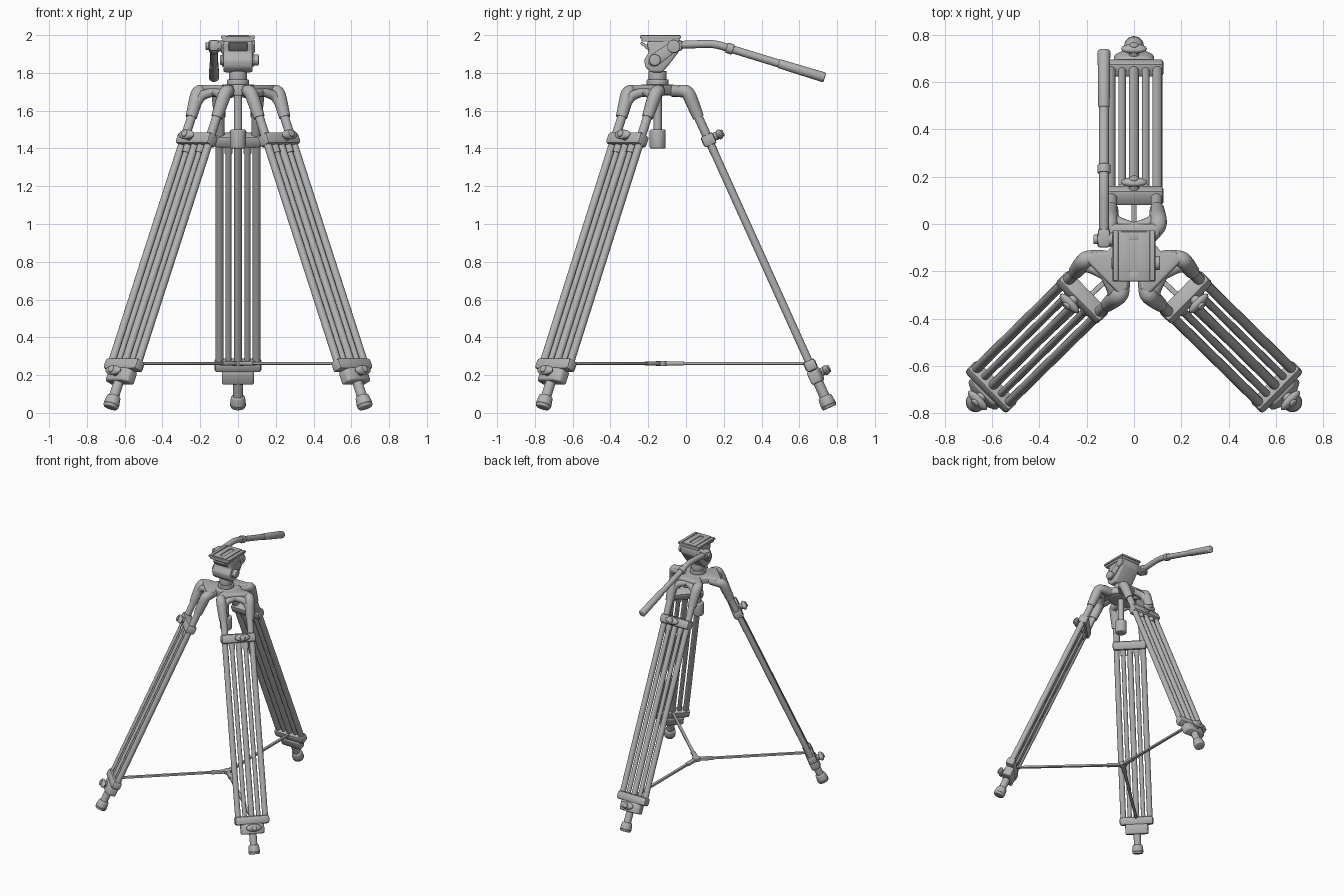
import bpy, bmesh, math
from mathutils import Matrix, Vector

if "Cube" in bpy.data.objects:
    bpy.data.objects.remove(bpy.data.objects["Cube"])

grey = bpy.data.materials.new("satin_grey")
grey.diffuse_color = (0.45, 0.45, 0.45, 1)
grey.use_nodes = True
grey.node_tree.nodes["Principled BSDF"].inputs["Base Color"].default_value = grey.diffuse_color
I = Matrix.Identity(4)


def finish(name, bm, M=I):
    bmesh.ops.recalc_face_normals(bm, faces=bm.faces)
    me = bpy.data.meshes.new(name)
    bm.to_mesh(me)
    bm.free()
    me.transform(M)
    me.materials.append(grey)
    me.shade_smooth()
    me.set_sharp_from_angle(angle=math.radians(35))
    ob = bpy.data.objects.new(name, me)
    bpy.context.collection.objects.link(ob)
    return ob


def bevel(bm, w, seg=2, angle=30):
    es = [e for e in bm.edges if e.calc_face_angle(0) > math.radians(angle)]
    bmesh.ops.bevel(bm, geom=es, offset=w, segments=seg, affect='EDGES', profile=0.5, clamp_overlap=True)


def box(name, c, size, M=I, b=0.008):
    bm = bmesh.new()
    bmesh.ops.create_cube(bm, size=1, matrix=Matrix.Translation(c) @ Matrix.Diagonal((*size, 1)))
    if b:
        bevel(bm, b)
    return finish(name, bm, M)


def rod(name, p0, p1, r, M=I, r2=None, b=0, n=20):
    """Cylinder or cone between two points."""
    p0, p1 = Vector(p0), Vector(p1)
    d = p1 - p0
    bm = bmesh.new()
    T = Matrix.Translation((p0 + p1) / 2) @ d.to_track_quat('Z', 'Y').to_matrix().to_4x4()
    bmesh.ops.create_cone(bm, cap_ends=True, segments=n, radius1=r, radius2=r if r2 is None else r2,
                          depth=d.length, matrix=T)
    if b:
        bevel(bm, b, 3, 50)
    return finish(name, bm, M)


def prism(name, pts, lo, hi, axis, M=I, b=0.01):
    """Outline pulled along one axis: 'z' outlines are (x, y), 'x' outlines are (y, z)."""
    bm = bmesh.new()
    mk = (lambda p, h: (p[0], p[1], h)) if axis == 'z' else (lambda p, h: (h, p[0], p[1]))
    f = bm.faces.new([bm.verts.new(mk(p, lo)) for p in pts])
    ext = bmesh.ops.extrude_face_region(bm, geom=[f])['geom']
    off = Vector((0, 0, hi - lo)) if axis == 'z' else Vector((hi - lo, 0, 0))
    bmesh.ops.translate(bm, verts=[v for v in ext if isinstance(v, bmesh.types.BMVert)], vec=off)
    bmesh.ops.recalc_face_normals(bm, faces=bm.faces)
    bevel(bm, b, 3)
    return finish(name, bm, M)


def tube(name, pts, M=I):
    """Smooth pipe through (x, y, z, radius) points."""
    cu = bpy.data.curves.new(name, 'CURVE')
    cu.dimensions = '3D'
    cu.bevel_depth = 1
    cu.bevel_resolution = 4
    cu.use_fill_caps = True
    sp = cu.splines.new('NURBS')
    sp.points.add(len(pts) - 1)
    for p, q in zip(sp.points, pts):
        p.co = (*q[:3], 1)
        p.radius = q[3]
    sp.order_u = 3
    sp.use_endpoint_u = True
    sp.resolution_u = 6
    tmp = bpy.data.objects.new(name + "_path", cu)
    bpy.context.collection.objects.link(tmp)
    bm = bmesh.new()
    me = bpy.data.meshes.new_from_object(tmp.evaluated_get(bpy.context.evaluated_depsgraph_get()))
    bm.from_mesh(me)
    bpy.data.objects.remove(tmp)
    return finish(name, bm, M)


def knob(name, v, n, s, M):
    """Locking screw with a wing grip."""
    rod(name + "_stem", (v, n - 0.05, s), (v, n, s), 0.022, M)
    bm = bmesh.new()
    bmesh.ops.create_uvsphere(bm, u_segments=20, v_segments=12, radius=1,
                              matrix=Matrix.Translation((v, n, s)) @ Matrix.Diagonal((0.055, 0.019, 0.027, 1)))
    finish(name + "_wing", bm, M)
    rod(name + "_cap", (v, n, s), (v, n + 0.024, s), 0.019, M, b=0.005)


TH = math.atan(0.452)
CY = -0.15

# Three legs: heading, centre of the leg's own frame, side the knob sits on
legs = [("rear", 90, (0, -0.14), 0), ("right", -44.5, (0.033, -0.128), 1), ("left", 224.5, (-0.033, -0.128), -1)]
for side, deg, base, sgn in legs:
    a = math.radians(deg)
    e = Vector((math.cos(a), math.sin(a), 0))
    v = Vector((-e.y, e.x, 0))
    up = Vector((0, 0, 1))
    n = e * math.cos(TH) + up * math.sin(TH)
    d = e * math.sin(TH) - up * math.cos(TH)
    org = Vector((*base, 0)) + e * 0.26 + up * 1.445
    L = Matrix((v, n, d)).transposed().to_4x4()       # leaning frame: width, outward, down the leg
    L.translation = org
    H = Matrix((e, v, up)).transposed().to_4x4()      # upright frame: outward, width, height
    H.translation = (*base, 0)
    nm = side + "_leg_"

    # Shoulder yoke with two arms
    prism(nm + "shoulder", [(-0.01, -0.07), (0.055, -0.065), (0.095, -0.11), (0.14, -0.1), (0.14, 0.1),
                            (0.095, 0.11), (0.055, 0.065), (-0.01, 0.07)], 1.685, 1.737, 'z', H, 0.012)
    for k, sg in (("a", 1), ("b", -1)):
        tube(nm + "arm_" + k, [(0.07, sg * 0.05, 1.702, 0.03), (0.12, sg * 0.10, 1.705, 0.033),
                               (0.15, sg * 0.105, 1.70, 0.036), (0.175, sg * 0.1, 1.64, 0.036),
                               (0.206, sg * 0.097, 1.565, 0.03)], H)
        # web that rounds the arch under the shoulder
        tube(nm + "arch_" + k, [(0.125, 0, 1.70, 0.022), (0.14, sg * 0.06, 1.69, 0.026),
                                (0.16, sg * 0.09, 1.66, 0.026), (0.185, sg * 0.095, 1.61, 0.024)], H)
        rod(nm + "upper_rod_" + k, (sg * 0.095, 0, -0.15), (sg * 0.095, 0, 0), 0.024, L)
        rod(nm + "rod_end_" + k, (sg * 0.05, 0, 0), (sg * 0.05, 0, 0.075), 0.022, L)

    # Upper clamp with knob
    box(nm + "upper_clamp", (0, 0, 0), (0.25, 0.072, 0.066), L, 0.016)
    knob(nm + "upper_knob", sgn * 0.02, 0.064, -0.003, L)
    # Five long bars
    for i, (x, r) in enumerate([(-0.099, 0.021), (-0.05, 0.016), (0, 0.021), (0.05, 0.016), (0.099, 0.021)]):
        rod(nm + "bar_%d" % i, (x, 0, 0), (x, 0, 1.31), r, L, n=16)
    # Lower clamps, knob, and foot
    box(nm + "lower_clamp", (0, 0, 1.31), (0.25, 0.066, 0.062), L, 0.016)
    prism(nm + "foot_clamp", [(-0.085, -0.036), (0.085, -0.036), (0.085, 0.02), (0.05, 0.038), (-0.05, 0.038),
                              (-0.085, 0.02)], 1.335, 1.41, 'z', L, 0.012)
    knob(nm + "lower_knob", 0, 0.064, 1.366, L)
    rod(nm + "foot_rod", (0, 0, 1.38), (0, 0, 1.52), 0.027, L)
    rod(nm + "foot", (0, 0, 1.488), (0, 0, 1.54), 0.036, L, 0.043, 0.008, 28)
    rod(nm + "foot_sole", (0, 0, 1.538), (0, 0, 1.556), 0.043, L, 0.037, 0.005, 28)

    # Ground spreader arm
    hub = Vector((0, -0.13, 0.262))
    end = org + d * 1.29
    g = end - hub
    g.z = 0
    S = Matrix.Translation(hub) @ Matrix.Rotation(math.atan2(g.y, g.x), 4, 'Z')
    box(side + "_spreader_bar", (g.length / 2, 0, 0), (g.length, 0.022, 0.016), S, 0.004)
    box(side + "_spreader_sleeve", (0.06, 0, 0), (0.12, 0.034, 0.022), S, 0.006)

rod("spreader_hub", (0, -0.13, 0.248), (0, -0.13, 0.276), 0.03, b=0.004)

# Hub, neck and hanging handle
rod("centre_hub", (0, CY, 1.68), (0, CY, 1.738), 0.09, b=0.008, n=32)
rod("neck_ring", (0, CY, 1.735), (0, CY, 1.765), 0.058, b=0.005, n=32)
rod("neck", (0, CY, 1.76), (0, CY, 1.81), 0.048, b=0.004, n=32)
rod("column", (0, CY, 1.48), (0, CY, 1.70), 0.022)
rod("column_grip", (0, CY, 1.40), (0, CY, 1.50), 0.042, b=0.008, n=28)

# Head body, drawn in side outline
prism("head_body", [(-0.21, 1.965), (-0.195, 1.91), (-0.222, 1.87), (-0.215, 1.83), (-0.185, 1.803), (-0.125, 1.803),
                    (-0.085, 1.85), (-0.035, 1.915), (-0.035, 1.965), (-0.06, 1.98)], -0.078, 0.078, 'x', I, 0.012)
prism("front_latch", [(-0.245, 1.957), (-0.235, 1.965), (-0.19, 1.94), (-0.19, 1.91)], -0.05, 0.05, 'x', I, 0.004)
for sg, k in ((1, "right"), (-1, "left")):
    rod(k + "_tilt_disc", (sg * 0.07, -0.065, 1.94), (sg * 0.09, -0.065, 1.94), 0.034, b=0.005, n=28)
    # slanted side plate
    prism(k + "_side_plate", [(-0.2, 1.85), (-0.175, 1.832), (-0.15, 1.84), (-0.06, 1.91), (-0.05, 1.955),
                              (-0.085, 1.96), (-0.19, 1.89)], sg * 0.07, sg * 0.085, 'x', I, 0.004)
rod("tilt_lock_knob", (0.08, -0.165, 1.868), (0.11, -0.165, 1.868), 0.03, b=0.006, n=24)
rod("pan_lock_knob", (-0.08, -0.165, 1.868), (-0.095, -0.165, 1.868), 0.026, b=0.005, n=24)

# Camera plate with a slot down the middle
box("plate_base", (0, -0.135, 1.975), (0.165, 0.2, 0.02), b=0.004)
box("plate", (0, -0.135, 1.988), (0.18, 0.215, 0.012), b=0.003)
for sg, k in ((1, "right"), (-1, "left")):
    box("plate_pad_" + k, (sg * 0.037, -0.135, 1.996), (0.04, 0.205, 0.008), b=0.002)
    box("plate_rail_" + k, (sg * 0.077, -0.135, 1.994), (0.022, 0.21, 0.008), b=0.002)
for y, k in ((-0.22, "front"), (-0.05, "back")):
    box("plate_bridge_" + k, (0, y, 1.996), (0.04, 0.035, 0.008), b=0.002)

# Pan handle: mount, arm, collar and grip
X = -0.127
rod("handle_pivot", (-0.07, -0.065, 1.942), (-0.155, -0.065, 1.942), 0.03, b=0.006, n=24)
rod("handle_screw", (-0.15, -0.065, 1.942), (-0.172, -0.065, 1.942), 0.02, b=0.004)
box("handle_mount", (X, -0.06, 1.945), (0.052, 0.08, 0.058), b=0.012)
tube("handle_arm", [(X, -0.06, 1.947, 0.021), (X, 0.06, 1.952, 0.021), (X, 0.15, 1.955, 0.021),
                    (X, 0.235, 1.928, 0.021), (X, 0.5, 1.847, 0.021)])
rod("handle_collar", (X, 0.215, 1.934), (X, 0.25, 1.923), 0.028, b=0.004)
rod("handle_grip", (X, 0.49, 1.85), (X, 0.735, 1.775), 0.024, r2=0.027, b=0.008, n=24)
